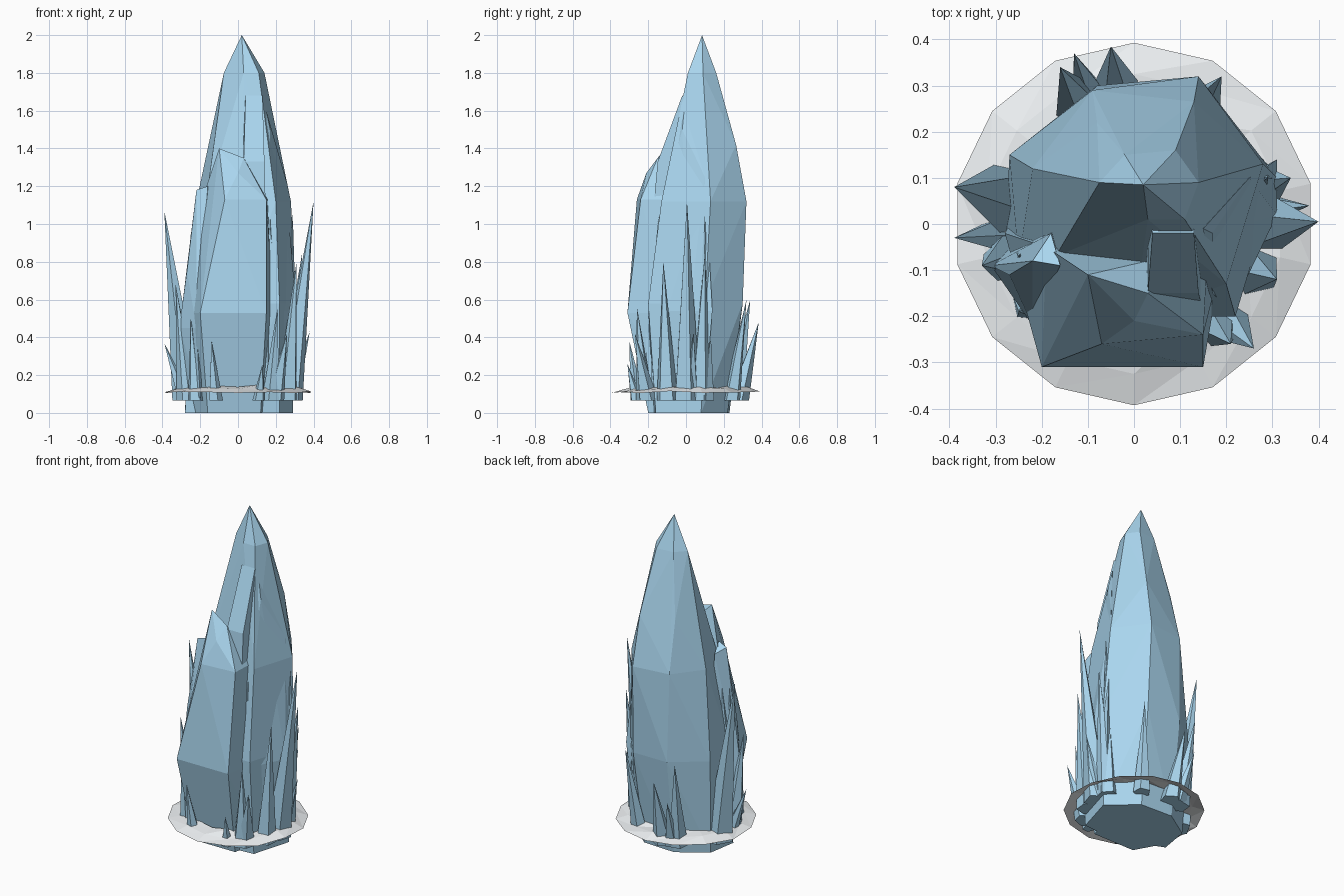
import bpy, bmesh, random
from math import sin, cos, pi, atan2, hypot

if "Cube" in bpy.data.objects:
    bpy.data.objects.remove(bpy.data.objects["Cube"])
random.seed(4)


def material(name, color):
    m = bpy.data.materials.new(name)
    m.diffuse_color = color
    m.use_nodes = True
    m.node_tree.nodes["Principled BSDF"].inputs["Base Color"].default_value = m.diffuse_color
    return m


ice = material("ice", (0.40, 0.67, 0.86, 1))
snow = material("snow", (0.85, 0.88, 0.90, 1))


def add_object(name, bm, mat):
    me = bpy.data.meshes.new(name)
    bm.to_mesh(me)
    bm.free()
    ob = bpy.data.objects.new(name, me)
    bpy.context.collection.objects.link(ob)
    me.materials.append(mat)
    return ob


def crystal(name, points):
    """Faceted crystal: convex hull of a few corner points."""
    bm = bmesh.new()
    for p in points:
        bm.verts.new(p)
    res = bmesh.ops.convex_hull(bm, input=bm.verts[:])
    junk = set(res["geom_interior"]) | set(res["geom_unused"])
    bmesh.ops.delete(bm, geom=[g for g in junk if isinstance(g, bmesh.types.BMVert)], context='VERTS')
    bmesh.ops.dissolve_limit(bm, angle_limit=0.05, verts=bm.verts[:], edges=bm.edges[:])
    bmesh.ops.recalc_face_normals(bm, faces=bm.faces[:])
    return add_object(name, bm, ice)


def rings(table):
    return [(x, y, z) for z, pts in table.items() for x, y in pts]


# Main spire
main = {
    0.0: [(.13, .22), (-.08, .23), (-.25, .12), (-.28, -.06), (0, -.18), (.22, -.16), (.29, .08)],
    0.58: [(.15, .30), (-.08, .30), (-.27, .15), (-.25, -.08), (0, -.2), (.22, -.2), (.31, .1)],
    1.12: [(.14, .32), (-.09, .29), (-.22, .12), (-.17, -.07), (.02, -.12), (.2, -.13), (.28, .13)],
    1.42: [(.13, .265), (-.08, .22), (-.155, .1), (.22, .12)],
    1.80: [(.09, .16), (-.02, .15), (-.075, .09), (.03, .01), (.11, .01), (.14, .09)],
}
crystal("main_spire", rings(main) + [(.02, .085, 2)])

# Front crystal with its broken slanted top
front = {
    0.0: [(-.16, -.2), (.12, -.2), (.17, 0), (-.27, 0)],
    0.53: [(-.2, -.31), (.15, -.31), (.19, -.08), (-.28, -.02)],
    1.13: [(-.07, -.26), (.15, -.24), (.16, -.05), (-.19, -.05)],
}
crystal("front_crystal", rings(front) + [(0, -.21, 1.27), (-.1, -.11, 1.4), (.03, -.15, 1.35)])

# Chisel-topped slab leaning on the spire
crystal("front_slab", [(.04, -.02, 1.68), (.13, -.02, 1.68), (.13, .06, 1.6), (.03, .06, 1.6),
                       (.03, -.15, 1.33), (.14, -.15, 1.33), (.16, -.22, .55), (.02, -.22, .55),
                       (.02, 0, .1), (.18, 0, .1), (.16, -.2, .1)])

# Side slabs on the left and right
crystal("left_slab", [(-.22, -.08, 1.18), (-.16, -.09, 1.2), (-.18, -.02, 1.15), (-.27, -.11, .75),
                      (-.2, -.16, .75), (-.31, -.09, .45), (-.22, -.22, .45), (-.29, -.06, .08),
                      (-.2, -.22, .08), (-.15, 0, .08)])
crystal("right_slab", [(.15, -.01, 1.6), (.17, -.02, 1.5), (.25, .1, 1.25), (.17, -.15, 1.0),
                       (.21, -.19, .54), (.31, .02, .54), (.31, .14, .54), (.28, .1, .08),
                       (.2, -.18, .08), (.14, .05, .08)])

# Shards around the foot: tip x, tip y, tip z, thickness
shards = [
    (-.39, .08, 1.07, .085), (.40, .005, 1.12, .075), (-.39, -.03, .37, .045), (-.33, -.09, .68, .06),
    (-.25, -.19, .50, .045), (-.14, -.30, .38, .04), (-.05, .385, .48, .06), (-.13, .37, .37, .05),
    (-.16, .34, .60, .06), (.19, .32, .60, .05), (.34, .10, .85, .06), (.38, .04, .43, .04),
    (.31, -.12, .80, .06), (.26, -.27, .42, .055), (.21, -.26, .56, .05), (.13, -.31, .26, .035),
    (.29, .10, 1.05, .06), (-.25, -.07, .95, .05), (-.31, -.06, .30, .035),
]
for i, (x, y, z, r) in enumerate(shards):
    d, a = hypot(x, y), atan2(y, x)
    base = min(d - .02, .285 - .3 * (r - .03))
    turn = random.uniform(0, pi)
    foot = []
    for k in range(5):
        t = turn + 2 * pi * k / 5
        px, py = base * cos(a) + r * cos(t), base * sin(a) + r * sin(t)
        foot += [(px, py, .065)]
    crystal(f"foot_shard_{i + 1}", foot + [(x, y, z)])

# Snow collar: thin uneven ring, higher against the ice
bm = bmesh.new()
n = 14
loops = []
for radius, z, jitter in ((.393, .11, .006), (.325, .128, .012), (.25, .145, .012)):
    loops.append([bm.verts.new((radius * cos(2 * pi * (k + .5) / n), radius * sin(2 * pi * (k + .5) / n),
                                z + random.uniform(-jitter, jitter))) for k in range(n)])
for inner, outer in zip(loops[1:], loops):
    for k in range(n):
        m = (k + 1) % n
        bm.faces.new((outer[k], outer[m], inner[m]))
        bm.faces.new((outer[k], inner[m], inner[k]))
add_object("snow_collar", bm, snow)
